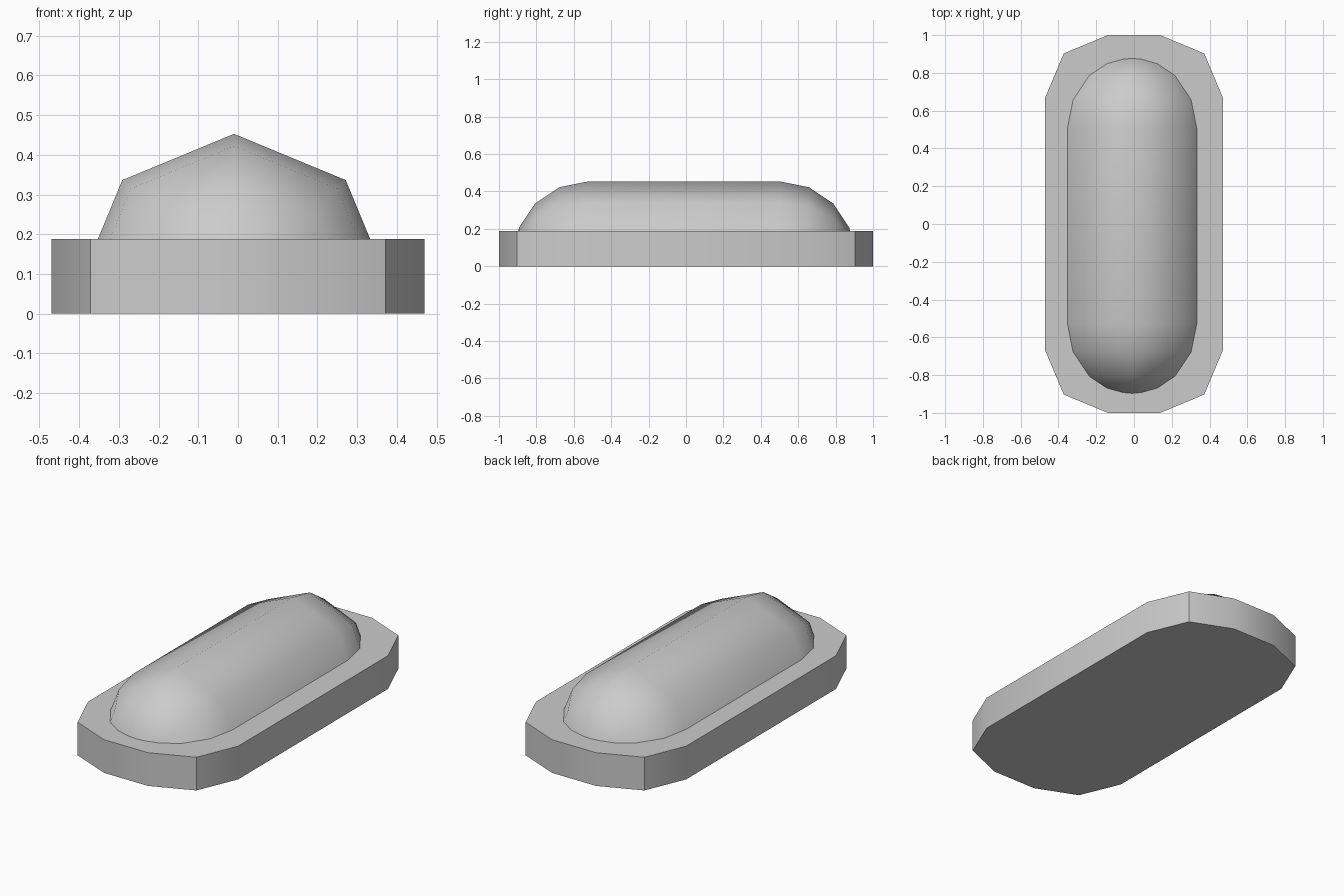
import bpy, bmesh
from math import sin, cos, pi, radians

if "Cube" in bpy.data.objects:
    bpy.data.objects.remove(bpy.data.objects["Cube"])


def finish(name, bm):
    bmesh.ops.recalc_face_normals(bm, faces=bm.faces[:])
    mesh = bpy.data.meshes.new(name)
    bm.to_mesh(mesh)
    bm.free()
    obj = bpy.data.objects.new(name, mesh)
    bpy.context.collection.objects.link(obj)
    return obj


# base plate: one corner of the outline mirrored into all four quadrants
corner = [(0.47, 0.67), (0.372, 0.903), (0.138, 1.0)]
outline = (corner + [(-x, y) for x, y in reversed(corner)]
           + [(-x, -y) for x, y in corner] + [(x, -y) for x, y in reversed(corner)])
bm = bmesh.new()
face = bm.faces.new([bm.verts.new((x, y, 0)) for x, y in outline])
ext = bmesh.ops.extrude_face_region(bm, geom=[face], use_keep_orig=True)
tops = [g for g in ext["geom"] if isinstance(g, bmesh.types.BMVert)]
bmesh.ops.translate(bm, verts=tops, vec=(0, 0, 0.188))
base = finish("base_plate", bm)
bpy.ops.object.select_all(action='DESELECT')
bpy.context.view_layer.objects.active = base
base.select_set(True)
bpy.ops.object.shade_smooth_by_angle(angle=radians(30))

# lens: upper half of a coarse capsule lying along y, sunk into the base
R, CX, CY, CZ, HALF = 0.398, -0.01, -0.01, 0.055, 0.515
stations = [(s * (HALF + R * sin(i * pi / 8)), R * cos(i * pi / 8))
            for s, steps in ((-1, (3, 2, 1, 0)), (1, (0, 1, 2, 3))) for i in steps]
bm = bmesh.new()
rings = [[bm.verts.new((CX + r * cos(k * pi / 4), CY + y, CZ + r * sin(k * pi / 4)))
          for k in range(5)] for y, r in stations]
for a, b in zip(rings, rings[1:]):
    for k in range(4):
        bm.faces.new((a[k], a[k + 1], b[k + 1], b[k]))
poles = []
for s, ring in ((-1, rings[0]), (1, rings[-1])):
    pole = bm.verts.new((CX, CY + s * (HALF + R), CZ))
    poles.append(pole)
    for k in range(4):
        bm.faces.new((pole, ring[k], ring[k + 1]))
for f in bm.faces:
    f.smooth = True
# flat underside, hidden inside the base
bm.faces.new([poles[0]] + [r[0] for r in rings] + [poles[1]] + [r[4] for r in reversed(rings)])
for e in bm.edges:
    if any(not f.smooth for f in e.link_faces):
        e.smooth = False
finish("domed_lens", bm)
